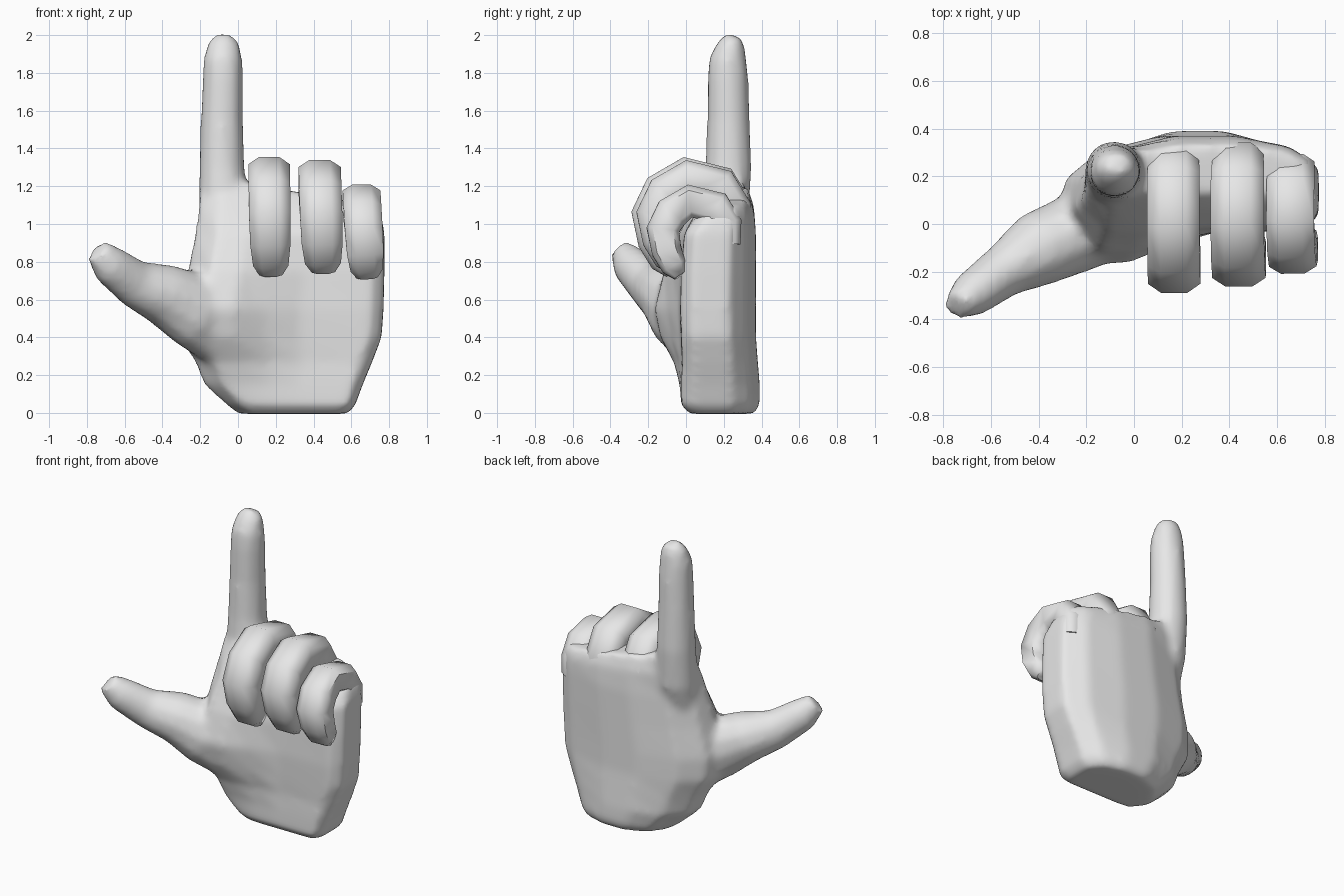
import bpy, bmesh, math
from mathutils import Vector

cube = bpy.data.objects.get("Cube")
if cube:
    bpy.data.objects.remove(cube, do_unlink=True)

GREY = (0.8, 0.8, 0.8, 1.0)
grey = bpy.data.materials.new("plain grey")
grey.use_nodes = True
grey.diffuse_color = GREY
grey.node_tree.nodes["Principled BSDF"].inputs["Base Color"].default_value = GREY

ROUND = [(math.cos(i * math.pi / 6), math.sin(i * math.pi / 6)) for i in range(12)]
CHAMFERED = [(1, .5), (.65, 1), (-.65, 1), (-1, .5), (-1, -.5), (-.65, -1), (.65, -1), (1, -.5)]


def loft(bm, rings):
    """Skin a list of equal-length point rings and cap both ends."""
    loops = [[bm.verts.new(p) for p in ring] for ring in rings]
    n = len(loops[0])
    faces = [bm.faces.new((a[i], a[(i + 1) % n], b[(i + 1) % n], b[i]))
             for a, b in zip(loops, loops[1:]) for i in range(n)]
    faces += [bm.faces.new(loops[0]), bm.faces.new(loops[-1])]
    bmesh.ops.recalc_face_normals(bm, faces=faces)


def tube(path, shape, normal):
    """Rings along a path of (centre, half size across, half size along normal)."""
    rings = []
    for i, (c, a, b) in enumerate(path):
        t = (path[min(i + 1, len(path) - 1)][0] - path[max(i - 1, 0)][0]).normalized()
        u = t.cross(normal).normalized()
        v = u.cross(t)
        rings.append([c + u * a * p + v * b * q for p, q in shape])
    return rings


def finish(name, bm):
    mesh = bpy.data.meshes.new(name)
    bm.to_mesh(mesh)
    bm.free()
    mesh.materials.append(grey)
    obj = bpy.data.objects.new(name, mesh)
    bpy.context.collection.objects.link(obj)
    return obj


# Palm: stacked arched sections (z, x min, x max, front y, back y, slope, thumb pad)
# Profile points: (across, front to back, share of the thumb pad)
PALM_SHAPE = [(0, .28, .3), (.03, .55, 0), (.16, .84, 0), (.4, 1, 0), (.65, 1, 0),
              (.88, .88, 0), (1, .65, 0), (1, .15, 0), (.94, 0, 0), (.6, 0, .05),
              (.42, 0, .45), (.27, 0, .9), (.12, .02, 1)]
palm = [(-.005, .0, .58, .02, .36, 0, 0), (.04, -.06, .62, -.025, .39, 0, 0),
        (.15, -.18, .66, -.025, .39, 0, .01), (.27, -.23, .71, -.02, .38, 0, .05),
        (.4, -.31, .76, -.025, .37, 0, .12), (.55, -.32, .77, -.03, .37, 0, .15),
        (.75, -.27, .775, -.025, .37, 0, .1), (.95, -.23, .775, -.01, .37, 0, .03),
        (1.1, -.21, .76, .06, .36, .1, 0), (1.2, -.17, .72, .13, .33, .16, 0)]
body = bmesh.new()
loft(body, [[Vector((x0 + (x1 - x0) * u, y0 + (y1 - y0) * v - pad * p, z - slope * (u - .35)))
             for u, v, p in PALM_SHAPE] for z, x0, x1, y0, y1, slope, pad in palm])

# Straight index finger (x, y, z, half width, half depth)
index = [(-.06, .15, .75, .13, .08), (-.075, .205, 1.05, .135, .13),
         (-.085, .225, 1.3, .122, .125), (-.085, .225, 1.55, .114, .115),
         (-.08, .222, 1.78, .109, .11), (-.08, .222, 1.87, .105, .102),
         (-.075, .24, 1.95, .087, .075), (-.07, .252, 1.998, .055, .045)]
loft(body, tube([(Vector(r[:3]), r[3], r[4]) for r in index], ROUND, Vector((0, 1, 0))))

# Thumb with its fleshy base (x, y, z, half height, half thickness)
thumb = [(.0, .08, .3, .12, .1), (-.1, .04, .42, .18, .14), (-.22, -.03, .54, .21, .17),
         (-.4, -.105, .63, .165, .16), (-.55, -.2, .685, .128, .112),
         (-.68, -.295, .785, .108, .097), (-.745, -.345, .86, .07, .06)]
loft(body, tube([(Vector(r[:3]), r[3], r[4]) for r in thumb], ROUND, Vector((-.55, .83, 0))))

# Blend palm, index finger and thumb into one skin
hand = finish("palm_index_and_thumb", body)
remesh = hand.modifiers.new("blend", 'REMESH')
remesh.mode = 'VOXEL'
remesh.voxel_size = .022
remesh.use_smooth_shade = True
smooth = hand.modifiers.new("soften", 'SMOOTH')
smooth.factor = .5
smooth.iterations = 9

# Curled fingers share one path (y, z, half thickness, width factor)
curl = [(.24, .95, .1, .85), (.24, 1.09, .11, .93), (.18, 1.2, .11, 1), (0, 1.245, .11, 1),
        (-.12, 1.165, .115, 1), (-.18, 1.05, .11, 1), (-.155, .91, .1, .97),
        (-.105, .805, .085, .85), (-.065, .745, .045, .55)]


def curled_finger(name, x, half_width, scale, dy, bottom, lean):
    path = [(Vector((x + lean * (.98 - z), y * scale + dy, bottom + (z - .73) * scale)),
             t * scale, half_width * w) for y, z, t, w in curl]
    bm = bmesh.new()
    loft(bm, tube(path, CHAMFERED, Vector((1, 0, 0))))
    obj = finish(name, bm)
    bpy.ops.object.select_all(action='DESELECT')
    obj.select_set(True)
    bpy.context.view_layer.objects.active = obj
    bpy.ops.object.shade_smooth_by_angle(angle=math.radians(60))


curled_finger("middle_finger", .17, .11, 1, 0, .73, .02)
curled_finger("ring_finger", .443, .112, .95, .012, .745, .04)
curled_finger("little_finger", .67, .1, .79, .02, .715, .06)
